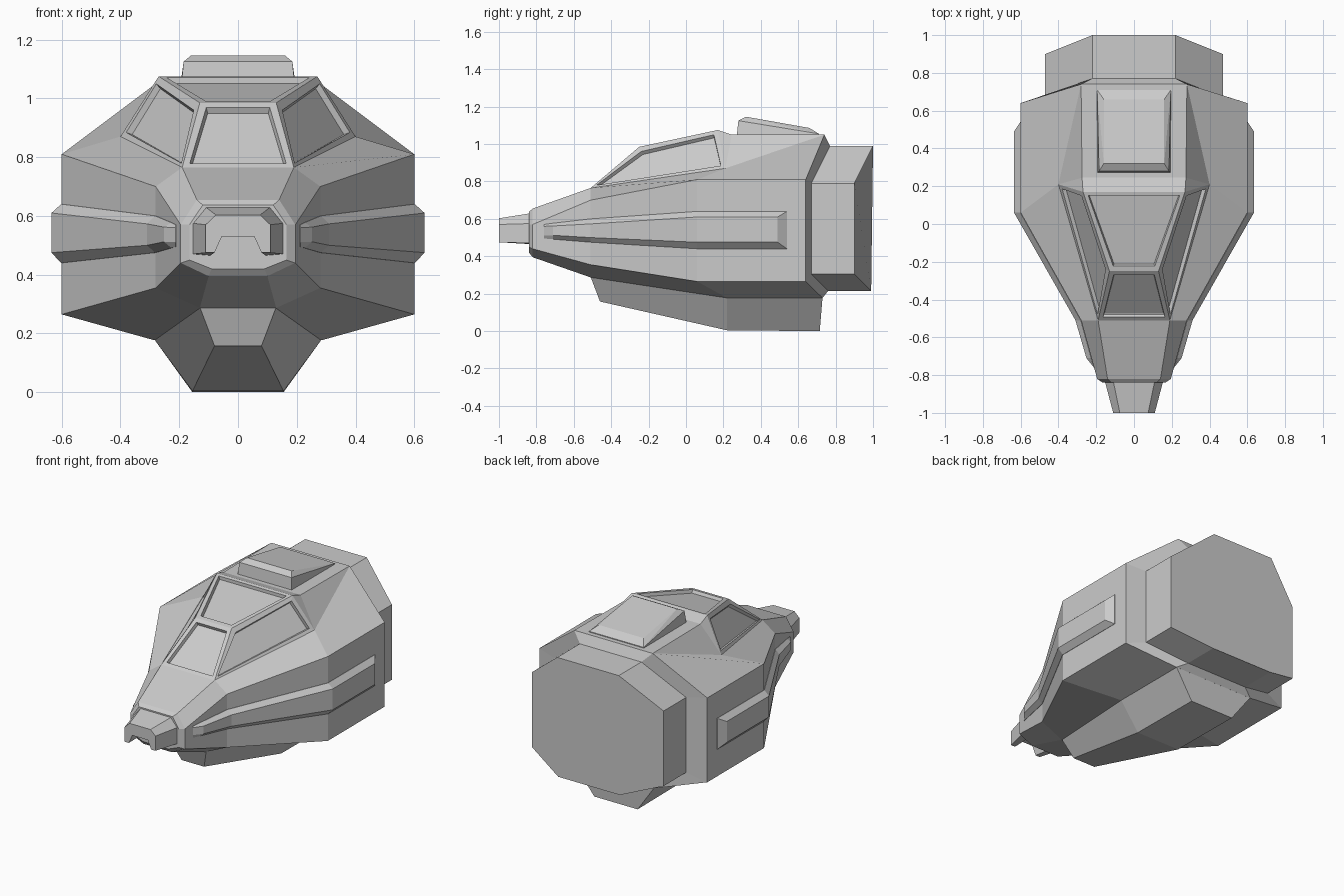
import bpy, bmesh


def finish(bm, name):
    bmesh.ops.remove_doubles(bm, verts=bm.verts, dist=0.0005)
    bmesh.ops.recalc_face_normals(bm, faces=bm.faces)
    mesh = bpy.data.meshes.new(name)
    bm.to_mesh(mesh)
    bm.free()
    obj = bpy.data.objects.new(name, mesh)
    bpy.context.collection.objects.link(obj)
    return obj


def loft(rings, symmetric=True):
    """Skin closed rings; symmetric rings are given as right halves, top to bottom."""
    bm = bmesh.new()
    loops = []
    for ring in rings:
        pts = list(ring)
        if symmetric:
            pts += [(-x, y, z) for x, y, z in reversed(ring)]
        loops.append([bm.verts.new(p) for p in pts])
    n = len(loops[0])
    for a, b in zip(loops, loops[1:]):
        for j in range(n):
            k = (j + 1) % n
            bm.faces.new((a[j], a[k], b[k], b[j]))
    bm.faces.new(loops[0])
    bm.faces.new(loops[-1])
    bmesh.ops.remove_doubles(bm, verts=bm.verts, dist=0.0005)
    bmesh.ops.recalc_face_normals(bm, faces=bm.faces)
    return bm


def at_y(y, pts):
    return [(x, y, z) for x, z in pts]


# Main hull, nose plate to rear engine block
finish(loft([
    at_y(-0.84, [(0.12, 0.637), (0.165, 0.57), (0.165, 0.45), (0.09, 0.42)]),
    at_y(-0.82, [(0.14, 0.655), (0.195, 0.57), (0.195, 0.44), (0.10, 0.395)]),
    at_y(-0.51, [(0.19, 0.765), (0.28, 0.70), (0.28, 0.355), (0.13, 0.287)]),
    [(0.40, 0.21, 0.87), (0.60, 0.06, 0.81), (0.60, 0.06, 0.265), (0.285, 0.22, 0.177)],
    [(0.28, 0.74, 1.05), (0.60, 0.64, 0.81), (0.60, 0.64, 0.265), (0.285, 0.73, 0.177)],
    [(0.22, 0.77, 0.99), (0.47, 0.67, 0.79), (0.47, 0.67, 0.305), (0.22, 0.76, 0.215)],
    [(0.22, 1.00, 0.99), (0.47, 0.90, 0.79), (0.47, 0.90, 0.305), (0.22, 0.99, 0.215)],
]), "hull")

# Cabin and rear deck, with recessed windows
base_front, base_rear = (0.19, -0.51, 0.765), (0.40, 0.21, 0.87)
deck_rear = (0.28, 0.74, 1.05)
bm = loft([
    [base_front, base_front],
    [(0.13, -0.25, 0.985), base_front],
    [(0.27, 0.17, 1.075), base_rear],
    [(0.275, 0.245, 1.05), base_rear],
    [deck_rear, deck_rear],
])
bm.normal_update()
panes = [f for f in bm.faces
         if f.calc_center_median().y < 0.1 and f.normal.z > 0.2]
bmesh.ops.inset_individual(bm, faces=panes, thickness=0.034, depth=0)
bmesh.ops.inset_individual(bm, faces=panes, thickness=0.008, depth=-0.02)
finish(bm, "cabin")

# Keel under the hull
finish(loft([
    [(0.13, -0.51, 0.29), (0.08, -0.46, 0.158)],
    [(0.285, 0.22, 0.18), (0.155, 0.22, 0.004)],
    [(0.285, 0.73, 0.18), (0.155, 0.715, 0.0)],
]), "keel")

# Nose muzzle, an arch open at the bottom
finish(loft([
    at_y(-0.83, [(0.11, 0.63), (0.155, 0.575), (0.155, 0.47), (0.095, 0.465), (0.065, 0.54)]),
    at_y(-1.00, [(0.075, 0.603), (0.11, 0.57), (0.11, 0.475), (0.08, 0.475), (0.055, 0.53)]),
]), "nose_muzzle")

# Raised side strips: y, hull x, face x, base top, face top, face bottom, base bottom
strip = [
    (-0.76, 0.205, 0.212, 0.57, 0.56, 0.512, 0.495),
    (-0.71, 0.220, 0.252, 0.577, 0.562, 0.512, 0.491),
    (-0.51, 0.275, 0.310, 0.60, 0.573, 0.50, 0.475),
    (0.06, 0.595, 0.635, 0.64, 0.61, 0.475, 0.44),
    (0.49, 0.595, 0.635, 0.64, 0.61, 0.475, 0.44),
    (0.54, 0.595, 0.602, 0.64, 0.64, 0.44, 0.44),
]
for side, s in (("left", -1), ("right", 1)):
    finish(loft([[(s * hx, y, bt), (s * (hx + 0.007), y, bt), (s * fx, y, ft),
                  (s * fx, y, fb), (s * (hx + 0.007), y, bb), (s * hx, y, bb)]
                 for y, hx, fx, bt, ft, fb, bb in strip], False), side + "_side_strip")

# Dorsal housing on the deck
bm = bmesh.new()
for x, y, z in [(0.195, 0.27, 1.03), (0.195, 0.71, 1.03), (0.195, 0.71, 1.055),
                (0.185, 0.28, 1.125), (0.16, 0.32, 1.146), (0.16, 0.66, 1.086)]:
    for s in (-1, 1):
        bm.verts.new((s * x, y, z))
hull = bmesh.ops.convex_hull(bm, input=bm.verts)
bmesh.ops.dissolve_limit(bm, angle_limit=0.02, verts=bm.verts, edges=bm.edges)
finish(bm, "dorsal_housing")
